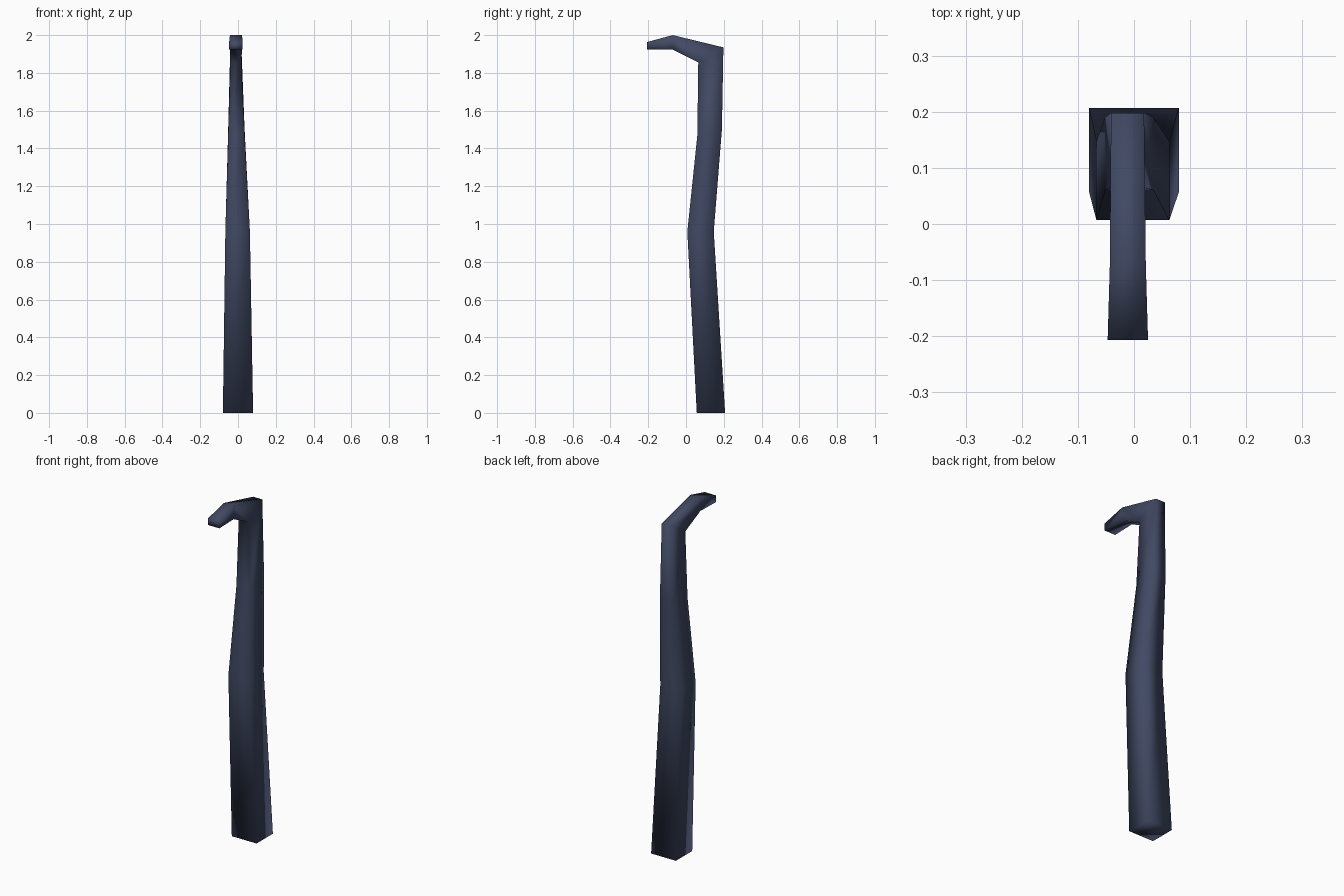
import bpy, bmesh

if "Cube" in bpy.data.objects:
    bpy.data.objects.remove(bpy.data.objects["Cube"])

# Single dark slate-blue paint
paint = bpy.data.materials.new("dark_slate_blue")
paint.diffuse_color = (0.052, 0.067, 0.125, 1)
paint.use_nodes = True
paint.node_tree.nodes["Principled BSDF"].inputs["Base Color"].default_value = paint.diffuse_color

# Rings along the post: left x, right x, front/under (y, z), back/upper (y, z)
rings = [
    (-0.08, 0.08, (0.057, 0.0), (0.207, 0.0)),        # foot
    (-0.067, 0.063, (0.007, 0.96), (0.147, 0.96)),    # forward bend
    (-0.052, 0.035, (0.060, 1.47), (0.190, 1.50)),    # upper bend
    (-0.041, 0.018, (0.065, 1.855), (0.198, 1.935)),  # mitred elbow
    (-0.043, 0.021, (-0.07, 1.923), (-0.07, 2.0)),    # arm knuckle
    (-0.047, 0.025, (-0.207, 1.923), (-0.207, 1.963)),  # tip
]

# Hooked post: loft square sections and close both ends
bm = bmesh.new()
loops = []
for x0, x1, f, b in rings:
    loops.append([bm.verts.new(c) for c in
                  ((x0, *f), (x1, *f), (x1, *b), (x0, *b))])
for lo, hi in zip(loops, loops[1:]):
    for i in range(4):
        j = (i + 1) % 4
        bm.faces.new((lo[i], lo[j], hi[j], hi[i]))
bm.faces.new(loops[0][::-1])
bm.faces.new(loops[-1])
bmesh.ops.recalc_face_normals(bm, faces=bm.faces[:])
for face in bm.faces:
    face.smooth = True

mesh = bpy.data.meshes.new("hooked_post")
bm.to_mesh(mesh)
bm.free()
mesh.materials.append(paint)
post = bpy.data.objects.new("hooked_post", mesh)
bpy.context.collection.objects.link(post)
